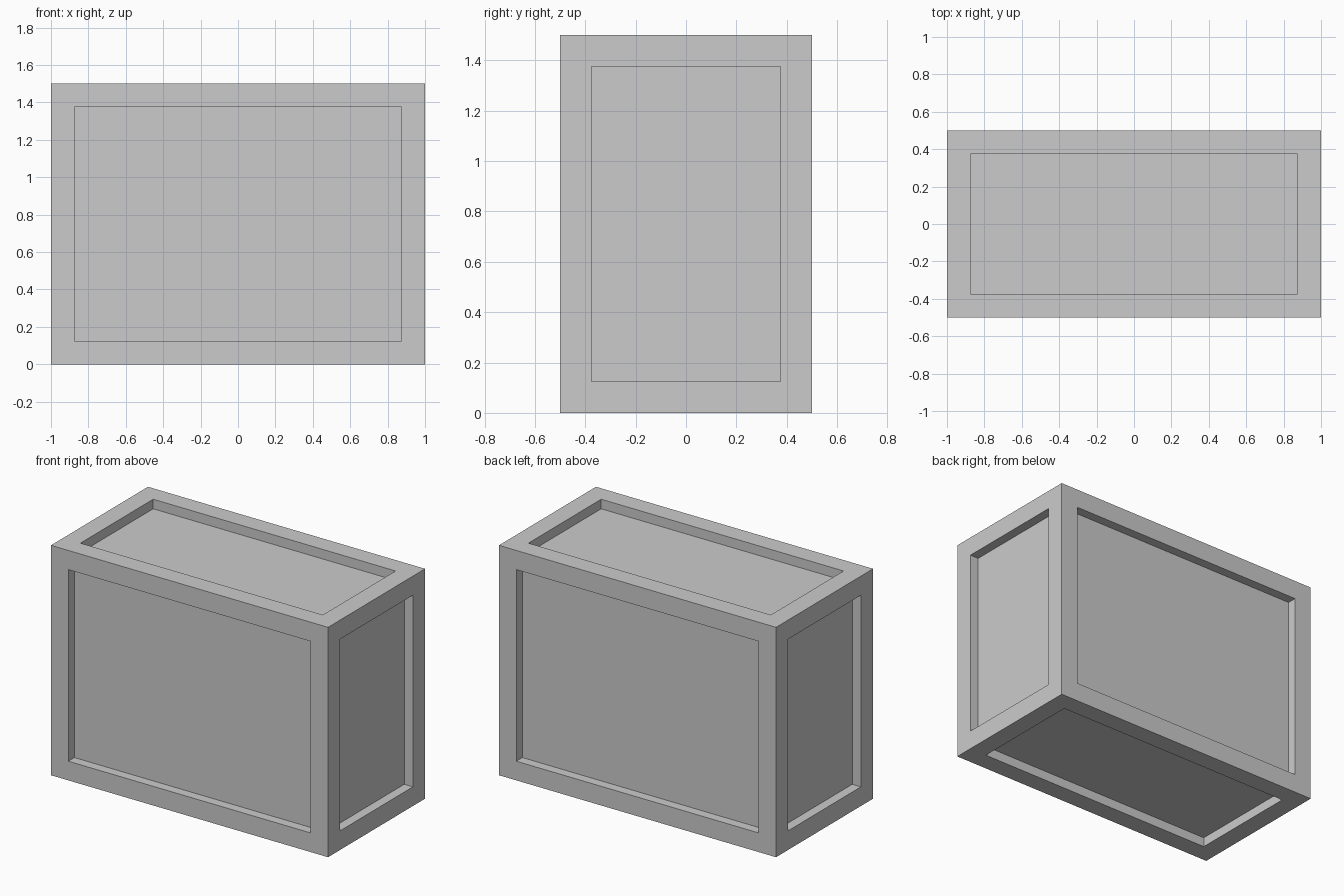
import bpy
import bmesh
from mathutils import Matrix

if "Cube" in bpy.data.objects:
    bpy.data.objects.remove(bpy.data.objects["Cube"])

SIZE = (2.0, 1.0, 1.5)
FRAME = 0.125     # width of the border around every panel
RECESS = 0.0625   # depth of the sunken panels

# Solid block standing on the ground
bm = bmesh.new()
bmesh.ops.create_cube(
    bm, size=1.0,
    matrix=Matrix.Translation((0, 0, SIZE[2] / 2)) @ Matrix.Diagonal((*SIZE, 1)))
bm.normal_update()

# Border on all six sides, then sink each panel straight inwards
panels = list(bm.faces)
bmesh.ops.inset_individual(bm, faces=panels, thickness=FRAME, use_even_offset=True)
sunk = bmesh.ops.extrude_discrete_faces(bm, faces=panels)["faces"]
for face in sunk:
    face.normal_update()
    bmesh.ops.translate(bm, verts=face.verts, vec=face.normal * -RECESS)

bmesh.ops.recalc_face_normals(bm, faces=bm.faces)
mesh = bpy.data.meshes.new("crate")
bm.to_mesh(mesh)
bm.free()

crate = bpy.data.objects.new("crate", mesh)
bpy.context.collection.objects.link(crate)
